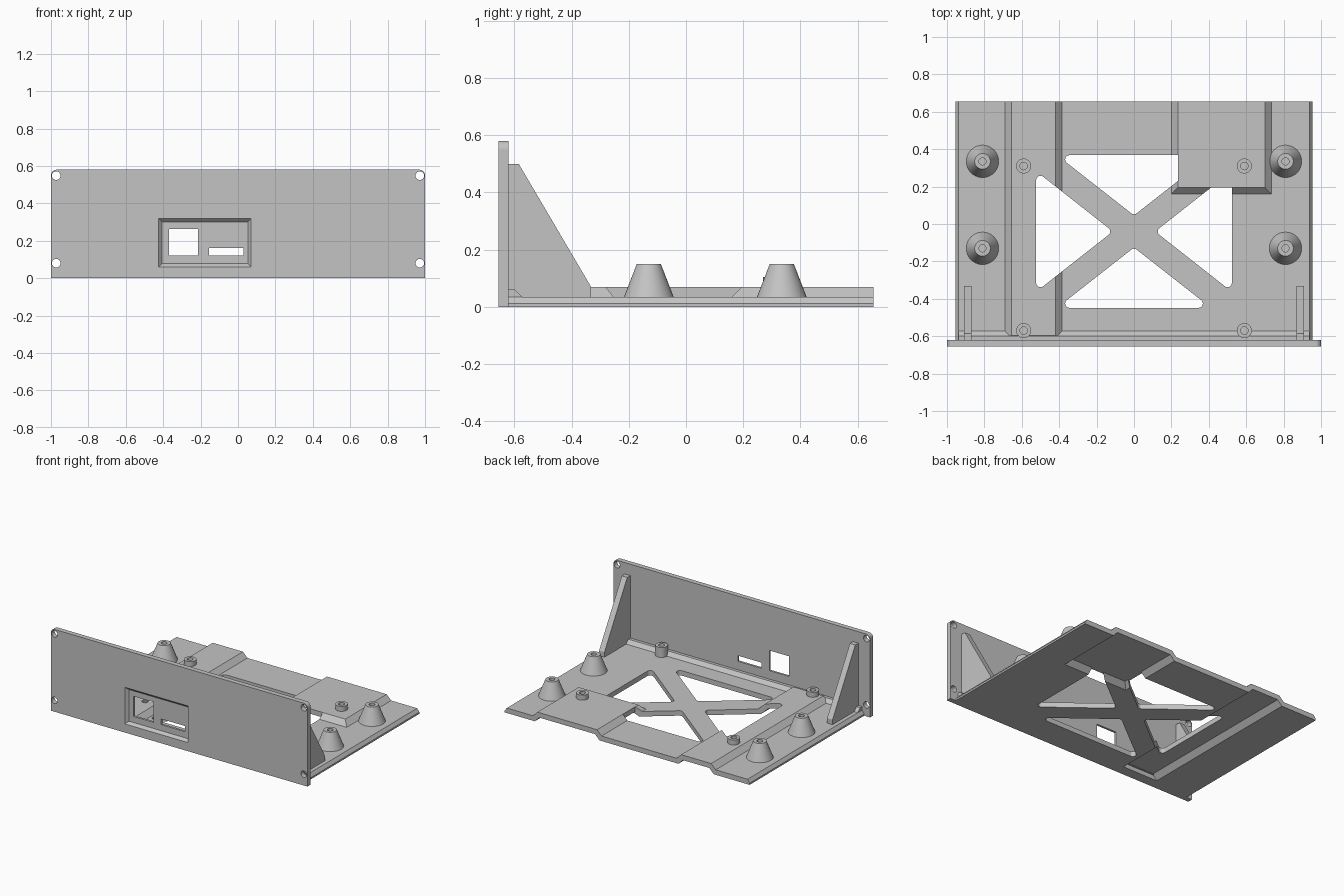
import bpy, bmesh, math
from mathutils import Vector

cube = bpy.data.objects.get("Cube")
if cube:
    bpy.data.objects.remove(cube, do_unlink=True)

grey = bpy.data.materials.new("plain_grey")
grey.use_nodes = True
colour = (0.55, 0.55, 0.55, 1)
grey.diffuse_color = colour
grey.node_tree.nodes["Principled BSDF"].inputs["Base Color"].default_value = colour

BACK = 0.655
FRONT = -0.655
PANEL_BACK = -0.62
FLOOR = 0.035
RAISED = 0.07


def finish(name, bm):
    bmesh.ops.recalc_face_normals(bm, faces=bm.faces[:])
    mesh = bpy.data.meshes.new(name)
    bm.to_mesh(mesh)
    bm.free()
    mesh.materials.append(grey)
    ob = bpy.data.objects.new(name, mesh)
    bpy.context.collection.objects.link(ob)
    return ob


def loft(name, loop_a, loop_b):
    """Solid between two matching loops of points."""
    bm = bmesh.new()
    a = [bm.verts.new(p) for p in loop_a]
    b = [bm.verts.new(p) for p in loop_b]
    bm.faces.new(a)
    bm.faces.new(b)
    for i in range(len(a)):
        j = (i + 1) % len(a)
        bm.faces.new((a[i], a[j], b[j], b[i]))
    return finish(name, bm)


def prism(name, pts, axis, lo, hi):
    """Profile extruded along x, y or z."""
    def place(p, t):
        q = list(p)
        q.insert("xyz".index(axis), t)
        return q
    return loft(name, [place(p, lo) for p in pts], [place(p, hi) for p in pts])


def rect(x0, x1, y0, y1):
    return [(x0, y0), (x1, y0), (x1, y1), (x0, y1)]


def circle(x, y, r, n=24):
    return [(x + r * math.cos(math.tau * i / n), y + r * math.sin(math.tau * i / n)) for i in range(n)]


def combine(target, other, operation):
    """Apply a boolean and discard the other solid."""
    mod = target.modifiers.new("bool", "BOOLEAN")
    mod.operation = operation
    mod.solver = "EXACT"
    mod.object = other
    bpy.context.view_layer.update()
    dg = bpy.context.evaluated_depsgraph_get()
    mesh = bpy.data.meshes.new_from_object(target.evaluated_get(dg))
    target.modifiers.clear()
    target.data = mesh
    bpy.data.objects.remove(other, do_unlink=True)


def rounded_triangle(name, centres, r):
    """Hull of three upright cylinders."""
    bm = bmesh.new()
    for x, y in centres:
        for px, py in circle(x, y, r):
            for z in (-0.1, 0.2):
                bm.verts.new((px, py, z))
    res = bmesh.ops.convex_hull(bm, input=bm.verts[:])
    loose = [v for v in bm.verts if not v.link_faces]
    bmesh.ops.delete(bm, geom=loose, context="VERTS")
    return finish(name, bm)


def lathe(name, profile, x, y, steps=40):
    bm = bmesh.new()
    vs = [bm.verts.new((r, 0, z)) for r, z in profile]
    es = [bm.edges.new(pair) for pair in zip(vs, vs[1:])]
    bmesh.ops.spin(bm, geom=vs + es, cent=(0, 0, 0), axis=(0, 0, 1),
                   angle=math.tau, steps=steps, use_duplicate=False)
    bmesh.ops.remove_doubles(bm, verts=bm.verts[:], dist=0.0001)
    ob = finish(name, bm)
    ob.location = (x, y, 0)
    bpy.ops.object.select_all(action="DESELECT")
    ob.select_set(True)
    bpy.context.view_layer.objects.active = ob
    bpy.ops.object.shade_smooth_by_angle(angle=math.radians(30))
    return ob


# Front panel with rounded top corners
R = 0.03
arc = [(1 - R + R * math.cos(a), 0.58 - R + R * math.sin(a))
       for a in [math.pi / 2 * i / 6 for i in range(7)]]
outline = [(-1, 0), (1, 0)] + arc + [(-x, z) for x, z in reversed(arc)]
panel = prism("front_panel", outline, "y", FRONT, PANEL_BACK)

# Bevelled recess, two openings and corner screw holes
outer = rect(-0.425, 0.07, 0.06, 0.32)
inner = rect(-0.405, 0.053, 0.077, 0.3)
recess = loft("recess_cutter", [(x, FRONT - 0.001, z) for x, z in outer],
              [(x, FRONT + 0.02, z) for x, z in inner])
combine(panel, recess, "DIFFERENCE")
openings = [rect(-0.37, -0.215, 0.12, 0.262), rect(-0.155, 0.03, 0.12, 0.16)]
openings += [circle(sx * 0.972, z, 0.023) for sx in (-1, 1) for z in (0.08, 0.548)]
for shape in openings:
    combine(panel, prism("opening_cutter", shape, "y", -0.8, -0.5), "DIFFERENCE")

# Base plate with bevelled sides
side = [(0.955, 0), (0.955, 0.012), (0.938, FLOOR)]
base = prism("base_plate", side + [(-x, z) for x, z in reversed(side)],
             "y", PANEL_BACK - 0.01, BACK)

# Long raised channel, hollow underneath
ridge = [(-0.695, 0.03), (-0.655, RAISED), (-0.42, RAISED), (-0.38, 0.03)]
combine(base, prism("ridge", ridge, "y", -0.595, BACK), "UNION")


def tray(name, grow_low, z_low, grow_high, z_high, back):
    def loop(g, z):
        return [(x, y, z) for x, y in rect(0.235 - g, 0.70 + g, 0.195 - g, back)]
    return loft(name, loop(grow_low, z_low), loop(grow_high, z_high))


# Short raised tray at the back
combine(base, tray("tray_block", 0.04, 0.03, 0, RAISED, BACK), "UNION")
groove = [(-0.685, -0.01), (-0.64, FLOOR), (-0.435, FLOOR), (-0.39, -0.01)]
combine(base, prism("groove_cutter", groove, "y", -0.58, 0.7), "DIFFERENCE")
combine(base, tray("tray_cutter", 0.03, -0.01, -0.015, FLOOR, 0.7), "DIFFERENCE")

# Four cut-outs that leave a diagonal cross
MID = -0.04
triangles = []
for s in (-1, 1):
    triangles.append([(s * 0.5, MID + 0.275), (s * 0.5, MID - 0.275), (s * 0.15, MID)])
    triangles.append([(-0.345, MID + s * 0.385), (0.345, MID + s * 0.385), (0, MID + s * 0.115)])
for tri in triangles:
    combine(base, rounded_triangle("cross_cutter", tri, 0.023), "DIFFERENCE")

# Solid tray top over the cut-outs
combine(base, prism("tray_top", rect(0.235, 0.70, 0.195, BACK), "z", FLOOR, RAISED), "UNION")

# Fillet strip joining base and panel
strip = [(PANEL_BACK - 0.01, 0.03), (PANEL_BACK - 0.01, 0.06), (-0.598, 0.06), (-0.568, 0.03)]
prism("joint_strip", strip, "x", -0.938, 0.938)

# Gussets
brace = [(PANEL_BACK - 0.01, 0.03), (PANEL_BACK - 0.01, 0.5), (-0.585, 0.5),
         (-0.332, RAISED), (-0.332, 0.03)]
for label, s in (("left", 1), ("right", -1)):
    prism(label + "_gusset", brace, "x", s * 0.868, s * 0.91)

    # Conical standoffs with blind holes
    cone = [(0.087, 0.034), (0.042, 0.15), (0.019, 0.15), (0.019, 0.09), (0, 0.09)]
    for place, y in (("back", 0.335), ("front", -0.13)):
        lathe(f"{label}_{place}_standoff", cone, s * 0.81, y)

    # Small screw posts
    for place, y in (("back", 0.31), ("front", -0.57)):
        foot = FLOOR if (s > 0 and place == "front") else RAISED
        post = [(0.04, foot - 0.01), (0.04, 0.105), (0.02, 0.105), (0.02, 0.075), (0, 0.075)]
        lathe(f"{label}_{place}_post", post, s * 0.59, y)
